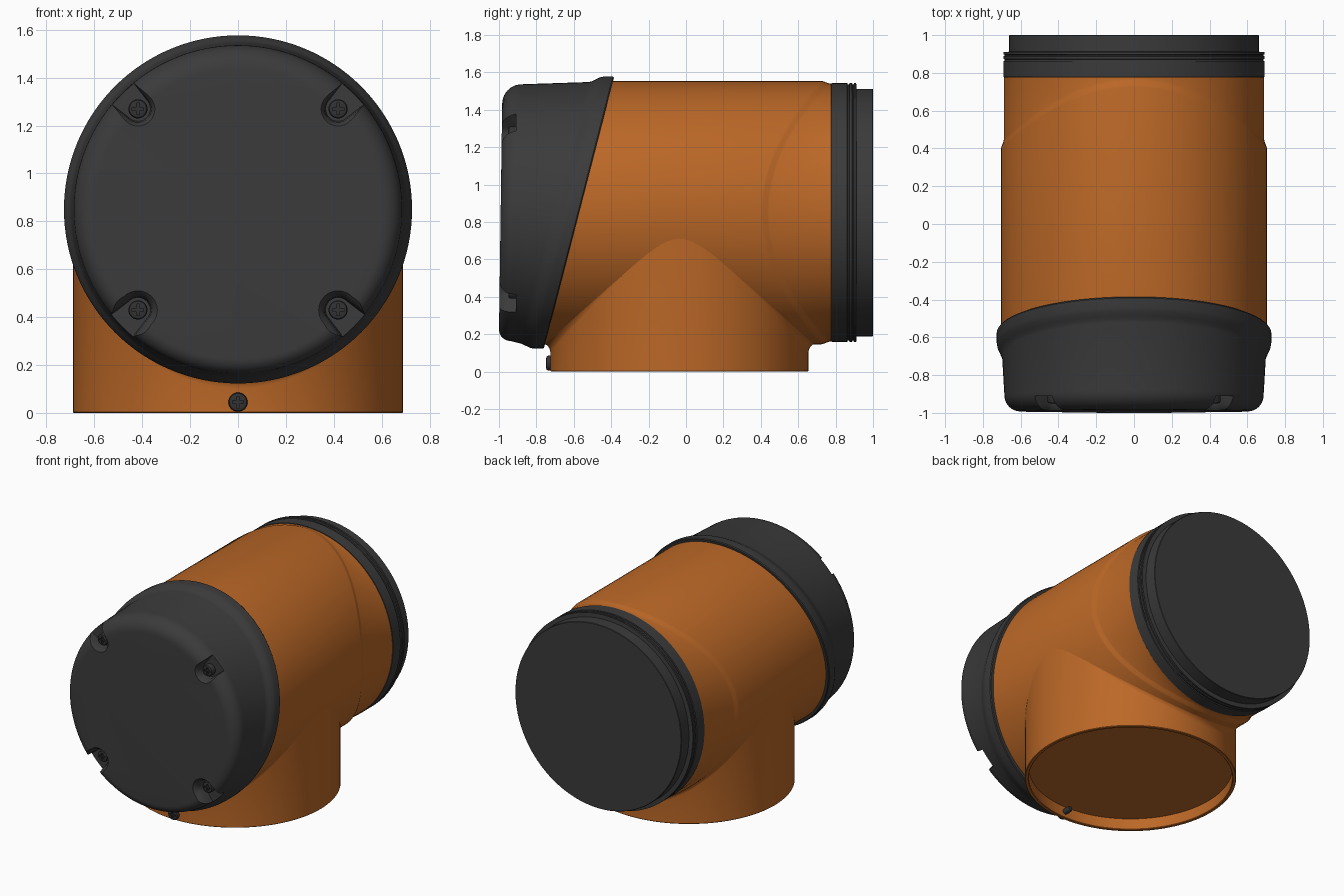
import bpy, bmesh
from math import sin, cos, pi, radians, sqrt
from mathutils import Vector

if "Cube" in bpy.data.objects:
    bpy.data.objects.remove(bpy.data.objects["Cube"])

N = 128          # segments around the big round parts
AXIS_Z = 0.85    # height of the horizontal barrel axis
PIPE_Y = -0.035  # centre of the upright pipe


def material(name, rgb):
    m = bpy.data.materials.new(name)
    m.diffuse_color = (*rgb, 1)
    m.use_nodes = True
    m.node_tree.nodes["Principled BSDF"].inputs["Base Color"].default_value = m.diffuse_color
    return m


ORANGE = material("orange_shell", (0.50, 0.138, 0.02))
DARK = material("dark_grey_plastic", (0.043, 0.043, 0.043))
SCREW = material("screw_black", (0.032, 0.032, 0.032))


def loft(name, rings, mat):
    """Skin a list of equal-length closed rings and cap both ends."""
    bm = bmesh.new()
    rows = [[bm.verts.new(p) for p in ring] for ring in rings]
    n = len(rows[0])
    for a, b in zip(rows, rows[1:]):
        for i in range(n):
            j = (i + 1) % n
            bm.faces.new((a[i], a[j], b[j], b[i]))
    bm.faces.new(rows[0])
    bm.faces.new(rows[-1][::-1])
    bmesh.ops.recalc_face_normals(bm, faces=bm.faces[:])
    me = bpy.data.meshes.new(name)
    bm.to_mesh(me)
    bm.free()
    me.materials.append(mat)
    ob = bpy.data.objects.new(name, me)
    bpy.context.collection.objects.link(ob)
    return ob


def barrel_ring(func, cx=0.0, cz=AXIS_Z, n=N):
    """Ring around a y-directed axis; func(angle) gives (radius, y)."""
    ring = []
    for i in range(n):
        a = 2 * pi * i / n
        r, y = func(a)
        ring.append(Vector((cx + r * cos(a), y, cz + r * sin(a))))
    return ring


def lathe(name, profile, mat, cx=0.0, cz=AXIS_Z, n=N):
    return loft(name, [barrel_ring(lambda a, p=p: p, cx, cz, n) for p in profile], mat)


def cut(ob, cutter):
    mod = ob.modifiers.new("cut", 'BOOLEAN')
    mod.operation, mod.solver, mod.object = 'DIFFERENCE', 'EXACT', cutter
    bpy.context.view_layer.objects.active = ob
    bpy.ops.object.modifier_apply(modifier=mod.name)
    bpy.data.objects.remove(cutter)


def seam(r, a):
    """y of the slanted seam between cap and shell."""
    return -0.572 + 0.257 * r * sin(a)


# Horizontal shell: slanted front end, curved step towards the rear
def step_y(a):
    return 0.40 + 0.325 * sin(a) ** 2


loft("barrel_shell", [
    barrel_ring(lambda a: (0.704, seam(0.704, a) - 0.03)),
    barrel_ring(lambda a: (0.704, step_y(a))),
    barrel_ring(lambda a: (0.701, step_y(a) + 0.012)),
    barrel_ring(lambda a: (0.692, step_y(a) + 0.034)),
    barrel_ring(lambda a: (0.689, step_y(a) + 0.046)),
    barrel_ring(lambda a: (0.689, 0.775)),
    barrel_ring(lambda a: (0.682, 0.782)),
], ORANGE)


# Upright pipe: recessed bottom, top trimmed to the barrel with a small fillet
def pipe_ring(r, z):
    return [Vector((r * cos(2 * pi * i / N), PIPE_Y + r * sin(2 * pi * i / N), z))
            for i in range(N)]


def saddle_ring(t):
    ring = []
    for i in range(N):
        a = 2 * pi * i / N
        f = 0.05 * sin(a) ** 2
        r = 0.69 + f * (1 - cos(t))
        x = r * cos(a)
        z = AXIS_Z - sqrt(0.702 ** 2 - min(abs(x), 0.69) ** 2) - f * (1 - sin(t))
        ring.append(Vector((x, PIPE_Y + r * sin(a), z + 0.004)))
    return ring


loft("upright_pipe",
     [pipe_ring(0.665, 0.08), pipe_ring(0.665, 0.004), pipe_ring(0.669, 0),
      pipe_ring(0.686, 0), pipe_ring(0.69, 0.004)]
     + [saddle_ring(pi / 2 * k / 6) for k in range(7)], ORANGE)

# Rear collar with grooves and a narrower flat end
lathe("rear_collar", [
    (0.66, 0.778), (0.692, 0.778), (0.692, 0.862), (0.685, 0.864), (0.685, 0.872),
    (0.692, 0.874), (0.692, 0.888), (0.685, 0.890), (0.685, 0.896), (0.692, 0.898),
    (0.692, 0.91), (0.662, 0.912), (0.662, 0.997), (0.659, 1.0)], DARK)


# Front cap: raised lip along the seam, rounded and slightly tilted front
def front_ring(t):
    def f(a):
        rf = 0.083 + 0.022 * sin(a)
        face = -0.991 + 0.014 * (0.685 - rf) * sin(a)
        return 0.686 - rf * (1 - cos(t)), face + rf * (1 - sin(t))
    return barrel_ring(f)


def lip_ring(r, back):
    return barrel_ring(lambda a: (r, max(seam(0.727, a) - back, -0.885 + 0.01 * sin(a))))


cap = loft("front_cap",
           [lip_ring(0.722, 0.0), lip_ring(0.727, 0.006), lip_ring(0.727, 0.055),
            lip_ring(0.723, 0.075), lip_ring(0.711, 0.10), lip_ring(0.702, 0.118),
            lip_ring(0.698, 0.135)]
           + [front_ring(pi / 2 * k / 10) for k in range(11)], DARK)


# Tapered screw pockets open to the outside of the cap
def pocket(sx, sz):
    d = Vector((sx, 0, sz)).normalized()
    side = Vector((-d.z, 0, d.x))
    centre = Vector((sx * 0.418, 0, AXIS_Z + sz * 0.42))
    rings = []
    for y, w in ((-0.91, 0.052), (-0.955, 0.056), (-0.975, 0.063), (-0.988, 0.073), (-1.04, 0.12)):
        pts = [(w * cos(a), w * sin(a)) for a in (pi / 2 + pi * k / 20 for k in range(21))]
        pts += [(0.08, -w * 1.2), (0.3, -w * 2.4), (0.3, w * 2.4), (0.08, w * 1.2)]
        rings.append([centre + d * u + side * v + Vector((0, y, 0)) for u, v in pts])
    return loft("pocket_cutter", rings, DARK)


# Cross-head screw facing the front
def screw(name, x, z, y, length):
    head = lathe(name, [(0.040, y + length), (0.040, y + 0.010), (0.036, y + 0.003),
                        (0.026, y)], SCREW, x, z, 32)
    for w, h in ((0.006, 0.024), (0.024, 0.006)):
        ring = [(-w, -h), (w, -h), (w, h), (-w, h)]
        cut(head, loft("cross_cutter", [[Vector((x + u, yy, z + v)) for u, v in ring]
                                        for yy in (y - 0.02, y + 0.012)], SCREW))


for sx, side_name in ((-1, "left"), (1, "right")):
    for sz, level in ((-1, "lower"), (1, "upper")):
        cut(cap, pocket(sx, sz))
        screw(f"cap_screw_{level}_{side_name}", sx * 0.418, AXIS_Z + sz * 0.42, -0.95, 0.05)
screw("pipe_screw", 0, 0.045, -0.748, 0.04)
lathe("pipe_screw_shank", [(0.02, -0.73), (0.02, -0.655), (0.014, -0.645)], SCREW, 0, 0.045, 24)

# Smooth shading with crisp edges on every part
for ob in bpy.context.scene.objects:
    bpy.ops.object.select_all(action='DESELECT')
    ob.select_set(True)
    bpy.context.view_layer.objects.active = ob
    bpy.ops.object.shade_smooth_by_angle(angle=radians(32))
